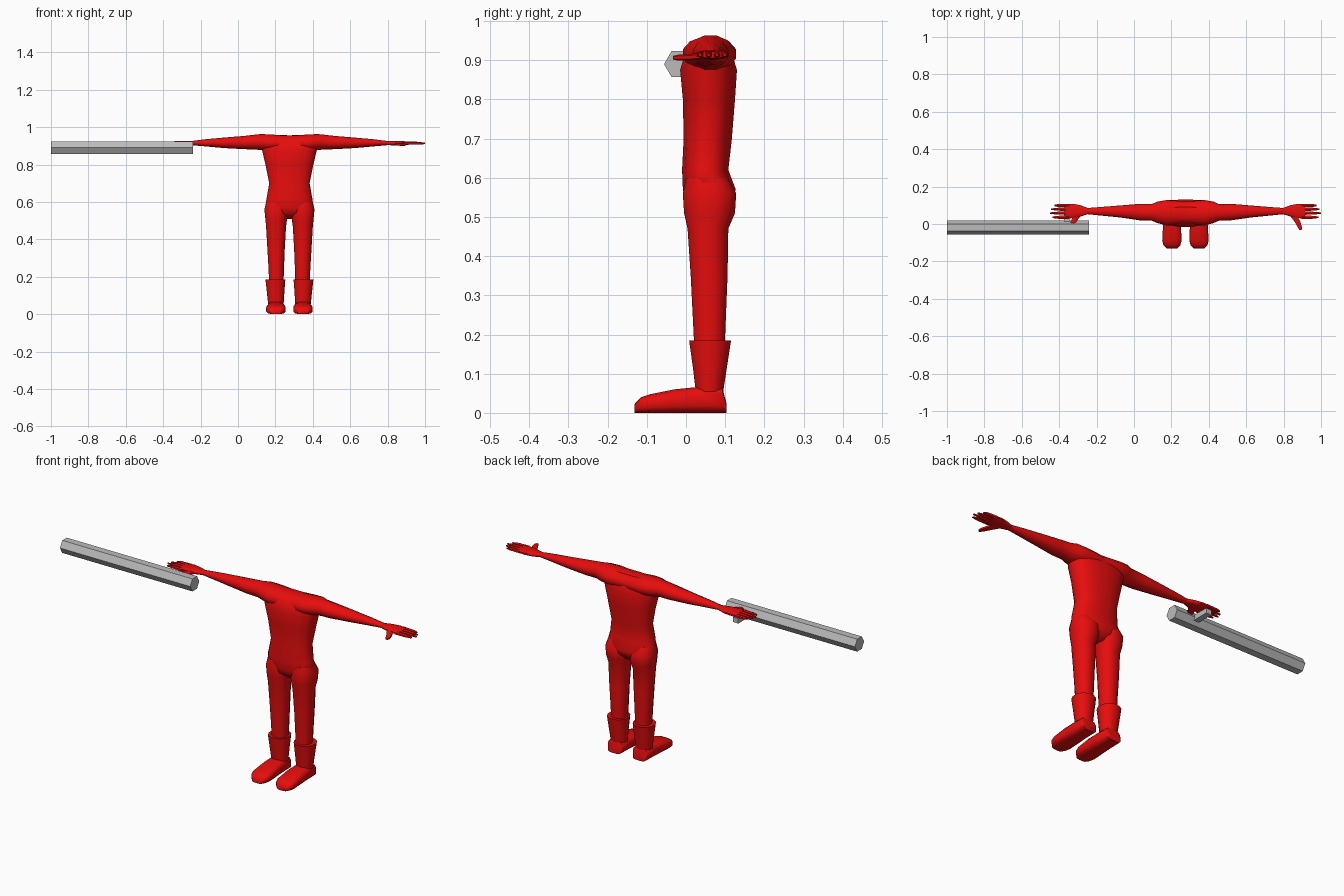
import bpy, bmesh, math

CX = 0.275  # body centre line


def material(name, rgb):
    m = bpy.data.materials.new(name)
    m.diffuse_color = (*rgb, 1)
    return m


RED = material("red suit", (0.8, 0.004, 0.004))
GREY = material("grey metal", (0.5, 0.5, 0.5))
AXES = {"x": (0, 1, 2), "y": (1, 0, 2), "z": (2, 0, 1)}


def oval(n, power):
    """Unit superellipse, scaled so that it fills the -1..1 box."""
    pts = []
    for i in range(n):
        a = 2 * math.pi * (i + 0.5) / n
        c, s = math.cos(a), math.sin(a)
        pts.append((math.copysign(abs(c) ** (2 / power), c),
                    math.copysign(abs(s) ** (2 / power), s)))
    mu, mv = max(p[0] for p in pts), max(p[1] for p in pts)
    return [(u / mu, v / mv) for u, v in pts]


def loft(name, axis, rings, side=1, n=12, power=2.2, mat=RED):
    """Skin rings (t, u0, u1, v0, v1) stacked along an axis; x is an offset from CX."""
    t_i, u_i, v_i = AXES[axis]
    bm = bmesh.new()
    loops = []
    for t, u0, u1, v0, v1 in rings:
        loop = []
        for u, v in oval(n, power):
            co = [0, 0, 0]
            co[t_i] = t
            co[u_i] = (u0 + u1) / 2 + u * (u1 - u0) / 2
            co[v_i] = (v0 + v1) / 2 + v * (v1 - v0) / 2
            co[0] = CX + side * co[0]
            loop.append(bm.verts.new(co))
        loops.append(loop)
    for a, b in zip(loops, loops[1:]):
        for i in range(n):
            j = (i + 1) % n
            bm.faces.new((a[i], a[j], b[j], b[i]))
    bm.faces.new(loops[0])
    bm.faces.new(loops[-1])
    bmesh.ops.recalc_face_normals(bm, faces=bm.faces)
    me = bpy.data.meshes.new(name)
    bm.to_mesh(me)
    bm.free()
    ob = bpy.data.objects.new(name, me)
    bpy.context.collection.objects.link(ob)
    me.materials.append(mat)
    return ob


smooth = []

# Torso from crotch to shoulders
smooth.append(loft("torso", "z", [
    (0.51, -0.03, 0.03, 0.04, 0.09),
    (0.54, -0.10, 0.10, 0.00, 0.12),
    (0.57, -0.13, 0.13, -0.008, 0.127),
    (0.62, -0.122, 0.122, -0.01, 0.108),
    (0.70, -0.108, 0.108, -0.006, 0.117),
    (0.80, -0.128, 0.128, -0.008, 0.125),
    (0.875, -0.146, 0.146, -0.015, 0.13),
    (0.925, -0.158, 0.158, 0.00, 0.115),
    (0.955, -0.14, 0.14, 0.03, 0.09)], n=16, power=2.4))

for side, label in ((1, "left"), (-1, "right")):
    # Arm, running in from the chest to the wrist, then the palm
    smooth.append(loft(label + "_arm", "x", [
        (0.00, 0.005, 0.12, 0.87, 0.956),
        (0.10, -0.008, 0.128, 0.872, 0.96),
        (0.15, 0.005, 0.12, 0.877, 0.963),
        (0.18, 0.018, 0.106, 0.88, 0.96),
        (0.24, 0.019, 0.108, 0.882, 0.953),
        (0.35, 0.035, 0.099, 0.888, 0.944),
        (0.45, 0.045, 0.091, 0.897, 0.935),
        (0.53, 0.053, 0.085, 0.904, 0.925)], side, power=2))
    smooth.append(loft(label + "_palm", "x", [
        (0.52, 0.053, 0.085, 0.904, 0.925),
        (0.56, 0.040, 0.100, 0.902, 0.926),
        (0.60, 0.032, 0.108, 0.903, 0.926),
        (0.64, 0.028, 0.107, 0.906, 0.922)], side, power=2.6))
    # Four fingers and a thumb
    for k, (y, tip) in enumerate(((0.036, 0.712), (0.058, 0.725),
                                  (0.079, 0.718), (0.099, 0.700))):
        smooth.append(loft(f"{label}_finger_{k + 1}", "x", [
            (0.62, y - 0.009, y + 0.009, 0.906, 0.923),
            (0.68, y - 0.008, y + 0.008, 0.906, 0.922),
            (tip, y - 0.004, y + 0.004, 0.909, 0.917)], side, n=6))
    smooth.append(loft(label + "_thumb", "y", [
        (0.06, 0.548, 0.592, 0.903, 0.922),
        (0.01, 0.585, 0.615, 0.899, 0.916),
        (-0.02, 0.602, 0.624, 0.899, 0.914),
        (-0.033, 0.609, 0.621, 0.902, 0.911)], side, n=6))
    # Leg
    smooth.append(loft(label + "_leg", "z", [
        (0.60, 0.012, 0.124, 0.00, 0.105),
        (0.56, 0.006, 0.134, -0.008, 0.128),
        (0.51, 0.012, 0.129, -0.005, 0.125),
        (0.47, 0.018, 0.125, 0.004, 0.108),
        (0.35, 0.025, 0.118, 0.012, 0.106),
        (0.25, 0.029, 0.112, 0.017, 0.102),
        (0.15, 0.032, 0.108, 0.022, 0.098)], side))
    # Boot: flared shaft and long foot
    smooth.append(loft(label + "_boot_shaft", "z", [
        (0.185, 0.022, 0.128, 0.008, 0.115),
        (0.12, 0.027, 0.121, 0.017, 0.105),
        (0.055, 0.031, 0.114, 0.025, 0.095)], side))
    smooth.append(loft(label + "_boot_foot", "y", [
        (0.103, 0.037, 0.108, 0.0, 0.025),
        (0.093, 0.030, 0.115, 0.0, 0.064),
        (0.03, 0.028, 0.117, 0.0, 0.066),
        (-0.03, 0.023, 0.121, 0.0, 0.060),
        (-0.09, 0.021, 0.124, 0.0, 0.048),
        (-0.115, 0.028, 0.117, 0.0, 0.040),
        (-0.132, 0.044, 0.100, 0.0, 0.022)], side, power=3.2))

bpy.ops.object.select_all(action="DESELECT")
for ob in smooth:
    ob.select_set(True)
bpy.context.view_layer.objects.active = smooth[0]
bpy.ops.object.shade_smooth_by_angle(angle=math.radians(45))

# Six-sided metal bar held in the right hand, edge facing front
bpy.ops.mesh.primitive_cylinder_add(vertices=6, radius=0.038, depth=0.76,
                                    location=(-0.62, -0.018, 0.89),
                                    rotation=(0, math.pi / 2, 0))
bar = bpy.context.object
bar.name = "hexagonal_bar"
bar.data.materials.append(GREY)

# Short side grip under the palm
bpy.ops.mesh.primitive_cube_add(size=1, location=(-0.36, 0.045, 0.889))
grip = bpy.context.object
grip.name = "side_grip"
grip.scale = (0.03, 0.11, 0.026)
grip.data.materials.append(GREY)
